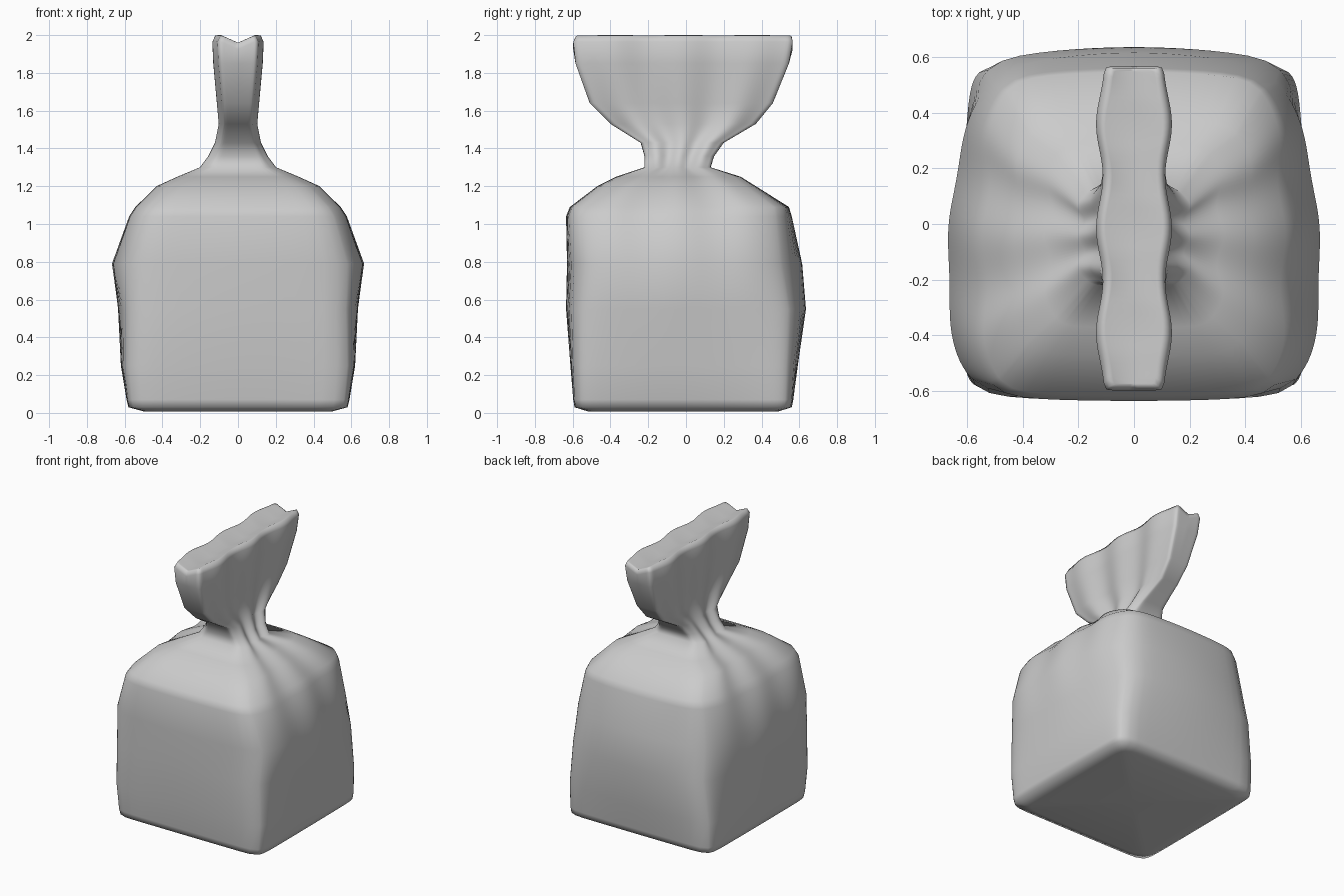
import bpy, bmesh, math

if "Cube" in bpy.data.objects:
    bpy.data.objects.remove(bpy.data.objects["Cube"])

# Ring profile of the bag: z, half width x, y front, y back, corner squareness
RINGS = [
    (0.008, 0.50, -0.52, 0.49, 14),
    (0.03, 0.58, -0.59, 0.56, 16),
    (0.07, 0.59, -0.597, 0.568, 16),
    (0.25, 0.62, -0.612, 0.592, 14),
    (0.55, 0.635, -0.635, 0.635, 11),
    (0.79, 0.667, -0.63, 0.615, 9),
    (1.04, 0.57, -0.635, 0.56, 9),
    (1.09, 0.535, -0.615, 0.545, 9),
    (1.20, 0.42, -0.47, 0.37, 8),
    (1.25, 0.31, -0.37, 0.29, 8),
    (1.30, 0.19, -0.22, 0.13, 8),
    (1.36, 0.145, -0.22, 0.15, 8),
    (1.43, 0.11, -0.24, 0.20, 9),
    (1.53, 0.090, -0.40, 0.37, 12),
    (1.64, 0.100, -0.51, 0.46, 14),
    (1.85, 0.119, -0.585, 0.545, 16),
    (1.965, 0.124, -0.597, 0.565, 16),
    (1.998, 0.108, -0.585, 0.560, 16),
    (2.00, 0.09, -0.575, 0.55, 16),
    (2.00, 0.0, -0.575, 0.55, 16),
]
SIDE, END = 48, 16


def square_loop():
    """Unit square outline, dense on the pleated sides."""
    side = [-1 + 2 * i / SIDE for i in range(SIDE)]
    end = [-1 + 2 * i / END for i in range(END)]
    return ([(1, t) for t in side] + [(-t, 1) for t in end]
            + [(-1, -t) for t in side] + [(t, -1) for t in end])


def ring_point(a, b, ring):
    z, hx, y0, y1, n = ring
    k = (abs(a) ** n + abs(b) ** n) ** (-1 / n)
    u, v = a * k, b * k
    # puffed faces: bow is strongest at z = 0.8
    bow = 0.13 * max(0, 1 - abs(z - 0.8) / (0.8 if z < 0.8 else 0.5))
    x = u * hx * (1 - bow * (v + 0.24) ** 2)
    y = (y0 + y1) / 2 + v * (y1 - y0) / 2 * (1 - bow * u * u * (0.9 if v > 0 else 0.4))
    # gathered folds run along the left and right faces, fading down the body
    depth = 0.012 * min(1, max(0, (z - 0.6) / 0.6))
    x += depth * math.cos(v * math.pi * 3.1) * u ** 3 * min(1, hx / 0.09)
    # valley along the sealed top
    if z > 1.9:
        z -= 0.04 * max(0, 1 - abs(x) / 0.09)
    return x, y, z


# Gathered bag, bottom to sealed top
bm = bmesh.new()
loop = square_loop()
rows = [[bm.verts.new(ring_point(a, b, r)) for a, b in loop] for r in RINGS]
count = len(loop)
for low, high in zip(rows, rows[1:]):
    for i in range(count):
        j = (i + 1) % count
        bm.faces.new((low[i], low[j], high[j], high[i]))

# Flat base
centre = bm.verts.new((0, -0.015, 0.008))
for i in range(count):
    bm.faces.new((rows[0][(i + 1) % count], rows[0][i], centre))
bmesh.ops.remove_doubles(bm, verts=bm.verts, dist=0.0005)
bmesh.ops.recalc_face_normals(bm, faces=bm.faces)

mesh = bpy.data.meshes.new("gathered_bag")
bm.to_mesh(mesh)
bm.free()
bag = bpy.data.objects.new("gathered_bag", mesh)
bpy.context.collection.objects.link(bag)
for p in mesh.polygons:
    p.use_smooth = True
